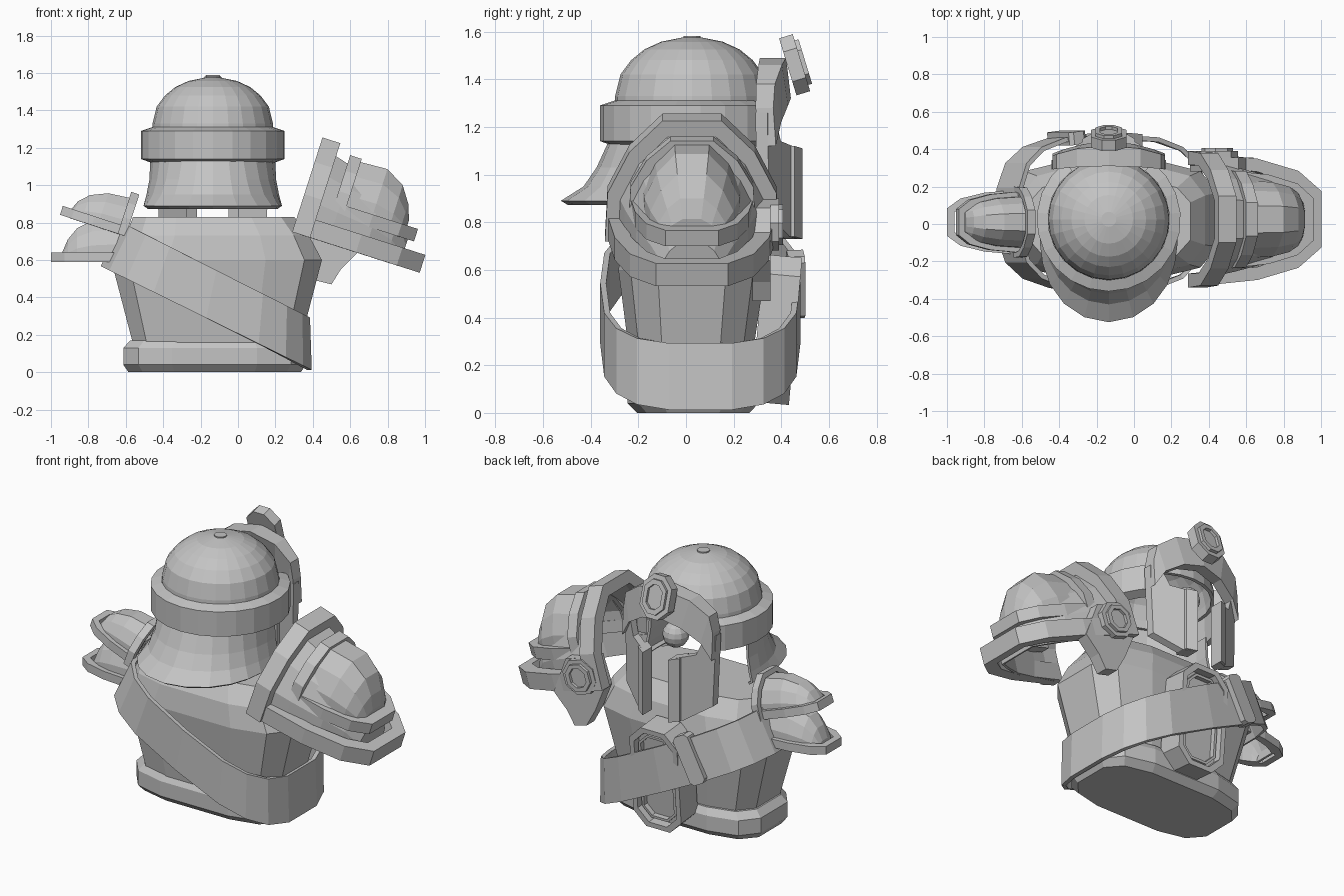
import bpy, bmesh, math
from mathutils import Matrix, Vector

if "Cube" in bpy.data.objects:
    bpy.data.objects.remove(bpy.data.objects["Cube"])

grey = bpy.data.materials.new("stone_grey")
grey.diffuse_color = (0.55, 0.55, 0.55, 1)
grey.use_nodes = True
grey.node_tree.nodes["Principled BSDF"].inputs["Base Color"].default_value = grey.diffuse_color
HX, HY = -0.135, 0.025          # helmet axis


def make(name, bm, thick=0):
    bmesh.ops.recalc_face_normals(bm, faces=bm.faces[:])
    me = bpy.data.meshes.new(name)
    bm.to_mesh(me)
    bm.free()
    me.materials.append(grey)
    ob = bpy.data.objects.new(name, me)
    bpy.context.collection.objects.link(ob)
    if thick:
        m = ob.modifiers.new("thickness", "SOLIDIFY")
        m.thickness = thick
    return ob


def grid(name, rows, wrap_rows=False, wrap_cols=False, caps="", thick=0):
    """Skin a list of point rows. caps: 's' first row, 'e' last row, 'c' both column ends."""
    bm = bmesh.new()
    v = [[bm.verts.new(p) for p in r] for r in rows]
    n, m = len(v), len(v[0])
    for i in range(n if wrap_rows else n - 1):
        for j in range(m if wrap_cols else m - 1):
            a, b = v[i], v[(i + 1) % n]
            k = (j + 1) % m
            bm.faces.new((a[j], a[k], b[k], b[j]))
    if "s" in caps:
        bm.faces.new(v[0])
    if "e" in caps:
        bm.faces.new(v[-1])
    if "c" in caps:
        bm.faces.new([r[0] for r in v])
        bm.faces.new([r[-1] for r in v])
    return make(name, bm, thick)


def frame(origin, a, b, c):
    m = Matrix((a, b, c)).transposed().to_4x4()
    m.translation = origin
    return m


def band(name, outer, inner, lo, hi, mat, closed=False):
    """Strip between two 2D outlines, extruded from lo to hi along local c."""
    rows = [[mat @ Vector((p[0], p[1], h)) for p in o]
            for o, h in ((outer, lo), (outer, hi), (inner, hi), (inner, lo))]
    return grid(name, rows, True, closed, "" if closed else "c")


def plate(name, pts, lo, hi, mat):
    return grid(name, [[mat @ Vector((p[0], p[1], h)) for p in pts] for h in (lo, hi)],
                False, True, "se")


def octagon(w, h, k):
    w, h = w / 2, h / 2
    return [(w, h - k), (w - k, h), (k - w, h), (-w, h - k),
            (-w, k - h), (k - w, -h), (w - k, -h), (w, k - h)]


def oval(cx, cy, hx, hy, n, p):
    out = []
    for i in range(n):
        t = 2 * math.pi * (i + 0.5) / n
        c, s = math.cos(t), math.sin(t)
        out.append((cx + hx * math.copysign(abs(c) ** p, c), cy + hy * math.copysign(abs(s) ** p, s)))
    return out


# ---- torso and base
grid("torso", [[(x, y, z) for x, y in oval(cx, cy, hx, hy, 12, 0.58)] for z, cx, cy, hx, hy in
               ((0.15, -0.115, 0.02, 0.455, 0.25), (0.60, -0.115, 0.025, 0.575, 0.315),
                (0.73, -0.11, 0.02, 0.50, 0.29), (0.83, -0.13, 0.015, 0.44, 0.22))], False, True, "se")
grid("waist_rim", [[(x, y, z) for x, y in oval(-0.125, 0.03, hx, hy, 12, 0.58)] for z, hx, hy in
                   ((0.0, 0.47, 0.24), (0.04, 0.498, 0.28), (0.13, 0.498, 0.28), (0.17, 0.46, 0.255))],
     False, True, "se")

# ---- diagonal strap
strap = [[], []]
for x, y in oval(0, 0, 1, 1, 18, 0.66):
    f = (1 + x) / 2
    strap[0].append((-0.74 + 1.14 * f, 0.06 + 0.42 * y, 0.57 - 0.56 * f))
    strap[1].append((-0.62 + 1.01 * f, 0.06 + 0.42 * y, 0.80 - 0.51 * f))
grid("strap", strap, False, True, "", 0.025)

# ---- chest buckle frame behind the strap, and strap keeper
F = frame((-0.115, 0.37, 0.35), (-1, 0, 0), (0, 0.09, 0.996), (0, 0.996, -0.09))
plate("buckle_back", octagon(0.32, 0.62, 0.08), -0.07, 0.04, F)
band("buckle_frame", octagon(0.32, 0.62, 0.08), octagon(0.26, 0.56, 0.07), 0.02, 0.09, F, True)
band("buckle_inner_frame", octagon(0.23, 0.52, 0.06), octagon(0.20, 0.49, 0.05), 0.02, 0.07, F, True)
K = frame((-0.36, 0.455, 0.54), (-0.88, -0.12, 0.46), (0.46, 0, 0.89), (-0.1, 0.99, 0.05))
plate("strap_keeper", octagon(0.10, 0.29, 0.02), -0.03, 0.04, K)


# ---- helmet dome, brow band, neck guard
def ring(r, z, a0=0, a1=360, n=24, closed=True):
    return [(HX + r * math.cos(t), HY + r * math.sin(t), z) for t in
            (math.radians(a0 + (a1 - a0) * i / n) for i in range(n if closed else n + 1))]


grid("helmet_dome", [ring(r, z) for r, z in ((0.325, 1.28), (0.322, 1.33), (0.30, 1.42), (0.255, 1.48),
     (0.20, 1.525), (0.13, 1.557), (0.04, 1.575))], False, True, "e", 0.02)
plate("dome_cap", [(p[0], p[1]) for p in ring(0.035, 0, n=12)], 1.57, 1.582, Matrix())
grid("helmet_band", [ring(r, z, 127, 413, 18, False) for r, z in
                     ((0.33, 1.12), (0.385, 1.14), (0.385, 1.29), (0.325, 1.31))], True, False, "c")
guard = []
for z, side, back in ((1.15, 0.335, 0.345), (1.03, 0.34, 0.40), (0.95, 0.355, 0.455),
                      (0.89, 0.37, 0.55), (0.872, 0.345, 0.52)):
    row = []
    for i in range(15):
        t = math.radians(172 + 196 * i / 14)
        r = side + (back - side) * max(0, -math.sin(t)) ** 2
        row.append((HX + r * math.cos(t), HY + r * math.sin(t), z))
    guard.append(row)
grid("neck_guard", guard, False, False, "", 0.015)

# ---- face mask: brow arch, cheek plates, face ball, medallion
arch_t = [(-0.30, 1.28), (-0.28, 1.38), (-0.17, 1.46), (0, 1.49), (0.17, 1.46), (0.28, 1.38), (0.30, 1.28)]
arch_b = [(-0.30, 1.12), (-0.24, 1.22), (-0.13, 1.29), (0, 1.32), (0.13, 1.29), (0.24, 1.22), (0.30, 1.12)]


def brow(pts, y, bend):
    return [(HX + x, y - bend * x * x, z) for x, z in pts]


grid("brow_plate", [brow(arch_t, 0.42, 0.6), brow(arch_b, 0.44, 0.7), brow(arch_b, 0.37, 0.7),
                    brow(arch_t, 0.31, 0.2)], True, False, "c")


def cheek(name, s, pts, out, deep):
    rows = [[(HX + s * x, 0.47 - 0.6 * (x - 0.09) + out - d, z) for x, z in pts] for d in (0, deep)]
    grid(name, rows, False, True, "se")


for side, s in (("right", 1), ("left", -1)):
    cheek("cheek_" + side, s, [(0.09, 0.73), (0.15, 0.74), (0.29, 0.83), (0.305, 1.26), (0.25, 1.24),
                              (0.21, 1.14), (0.09, 1.11)], 0, 0.05)
    cheek("cheek_edge_" + side, s, [(0.085, 0.73), (0.14, 0.74), (0.14, 1.12), (0.085, 1.11)], 0.015, 0.09)
bm = bmesh.new()
bmesh.ops.create_uvsphere(bm, u_segments=12, v_segments=8, radius=0.075,
                          matrix=Matrix.Translation((HX, 0.29, 1.17)))
make("face_ball", bm)


def medallion(name, w, h, mat, back):
    plate(name + "_plate", octagon(w, h, 0.06), -back, 0.015, mat)
    band(name + "_rim", octagon(w * 0.75, h * 0.78, 0.045), octagon(w * 0.5, h * 0.55, 0.03),
         0.01, 0.032, mat, True)


ta = math.radians(17)
medallion("brow_medallion", 0.19, 0.25, frame((HX, 0.47, 1.465), (-1, 0, 0),
          (0, -math.sin(ta), math.cos(ta)), (0, math.cos(ta), math.sin(ta))), 0.045)

# ---- layered shoulder pads
ARCH = [(1, 0), (0.97, 0.4), (0.72, 0.74), (0.34, 1)]
ARCH += [(-x, z) for x, z in reversed(ARCH)]


def outline(L, H, d=0):
    pts = [(0, H - d), (0.5 * L, 0.9 * H - d), (0.82 * L - d * 0.5, 0.72 * H - d), (L - d, 0.42 * H - d * 0.5)]
    return pts + [(x, -y) for x, y in reversed(pts)]


def pad_layer(name, origin, u, w, flange, collar, dome):
    U, W, Y = Vector((u[0], 0, u[1])), Vector((w[0], 0, w[1])), Vector((0, 1, 0))
    fm, cm = frame(origin, U, Y, W), frame(origin, Y, W, U)
    f0, L, H, lo, hi, d = flange
    off = Matrix.Translation(U * f0)
    band(name + "_flange", outline(L - f0, H), outline(L - f0, H, d), lo, hi, off @ fm)
    if collar:
        c0, c1, half, top, ct, base = collar
        arc = [[(x * (half - k), base + z * (top - base - k)) for x, z in ARCH] for k in (0, ct)]
        band(name + "_collar", arc[0], arc[1], c0, c1, cm)
    rows = [[cm @ Vector((x * half, lo + z * (top - lo), uu)) for x, z in ARCH] for uu, half, top in dome]
    grid(name + "_shell", rows, False, False, "e", 0.015)


u, w, o = (0.953, -0.305), (0.305, 0.953), (0.29, 0.025, 0.75)
pad_layer("big_pad_lower", o, u, w, (0, 0.715, 0.36, 0, 0.1, 0.07), (0, 0.1, 0.365, 0.53, 0.07, 0),
          ((0.05, 0.32, 0.47), (0.2, 0.29, 0.43), (0.4, 0.24, 0.38), (0.52, 0.18, 0.3), (0.60, 0.13, 0.16)))
pad_layer("big_pad_upper", o, u, w, (0.13, 0.635, 0.265, 0.15, 0.22, 0.06),
          (0.17, 0.235, 0.265, 0.485, 0.05, 0.15),
          ((0.2, 0.215, 0.465), (0.382, 0.205, 0.475), (0.486, 0.18, 0.418), (0.545, 0.145, 0.332),
           (0.575, 0.115, 0.25)))
pad_layer("small_pad_lower", (-0.6, 0.01, 0.59), (-1, 0), (0, 1), (0, 0.4, 0.175, 0, 0.05, 0.04), None,
          ((0, 0.15, 0.24), (0.18, 0.135, 0.22), (0.26, 0.115, 0.18), (0.31, 0.09, 0.12), (0.34, 0.07, 0.05)))
pad_layer("small_pad_upper", (-0.61, 0.01, 0.73), (-0.95, 0.31), (0.31, 0.95),
          (0, 0.36, 0.165, 0, 0.05, 0.035), (-0.01, 0.035, 0.19, 0.235, 0.03, 0),
          ((0.0, 0.14, 0.205), (0.15, 0.13, 0.19), (0.24, 0.11, 0.15), (0.29, 0.085, 0.1), (0.315, 0.07, 0.04)))

# ---- hanging lobe of the big pad with its medallion
XZ = frame((0, 0, 0), (1, 0, 0), (0, 0, 1), (0, 1, 0))
plate("pad_lobe", [(0.36, 0.92), (0.30, 0.75), (0.36, 0.60), (0.42, 0.49), (0.5, 0.47), (0.55, 0.55),
                   (0.64, 0.64), (0.56, 0.86)], 0.28, 0.355, XZ)
medallion("lobe_medallion", 0.21, 0.20, frame((0.445, 0.375, 0.79), (-0.953, 0, 0.305),
          (0.305, 0, 0.953), (0, 1, 0)), 0.025)
